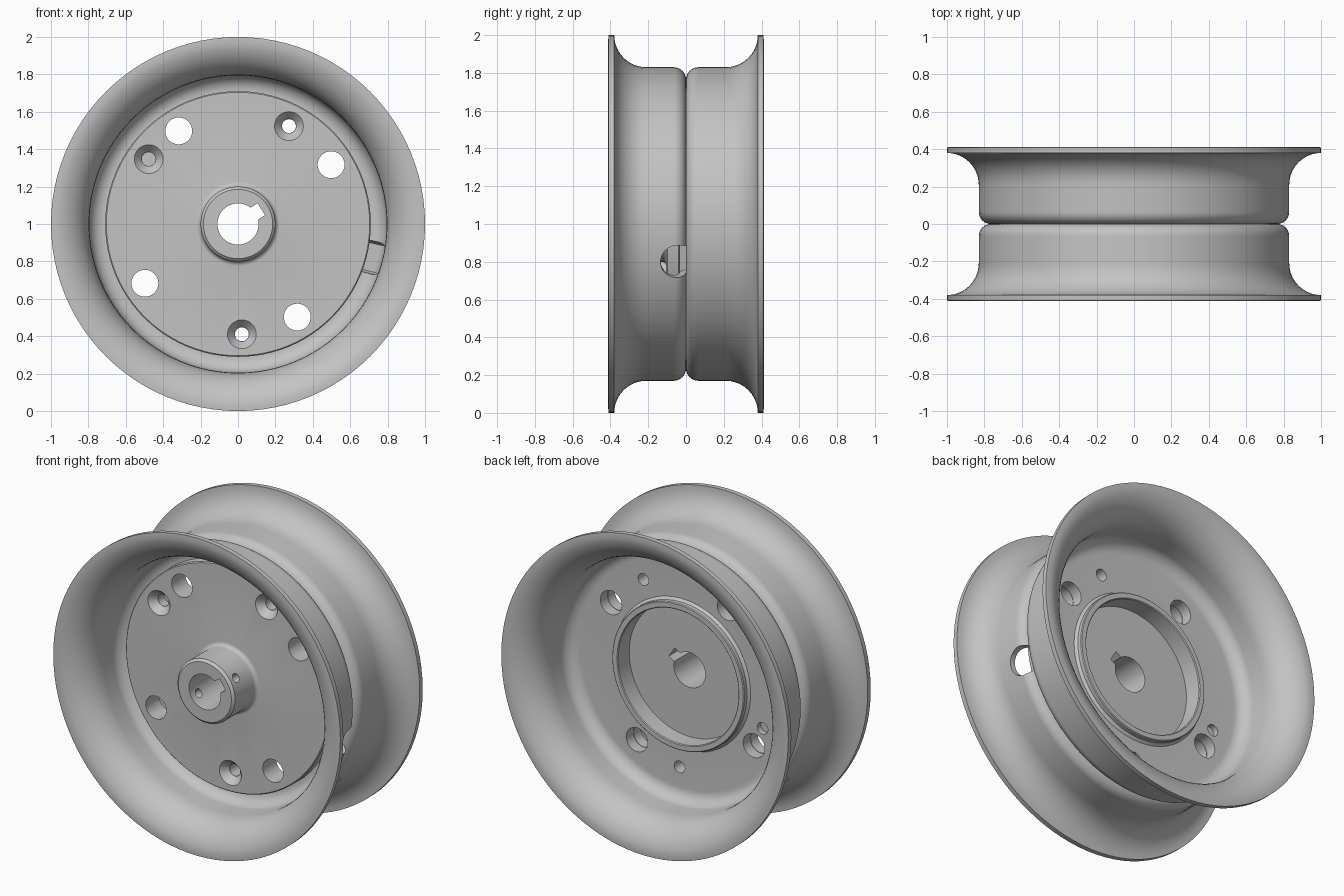
import bpy, bmesh, math
from mathutils import Vector, Matrix

SEGMENTS = 96
AXLE = Vector((0, 0, 1))

cube = bpy.data.objects.get("Cube")
if cube:
    bpy.data.objects.remove(cube, do_unlink=True)

metal = bpy.data.materials.new("plain_grey_metal")
metal.use_nodes = True
grey = (0.55, 0.55, 0.55, 1)
metal.diffuse_color = grey
metal.node_tree.nodes["Principled BSDF"].inputs["Base Color"].default_value = grey


def make_object(name, bm):
    bmesh.ops.recalc_face_normals(bm, faces=bm.faces)
    mesh = bpy.data.meshes.new(name)
    bm.to_mesh(mesh)
    bm.free()
    mesh.materials.append(metal)
    obj = bpy.data.objects.new(name, mesh)
    bpy.context.collection.objects.link(obj)
    return obj


def lathe(name, profile, side=1):
    """Revolve a closed (radius, depth) outline about the axle."""
    bm = bmesh.new()
    rings = []
    for i in range(SEGMENTS):
        a = math.tau * i / SEGMENTS
        rings.append([bm.verts.new((r * math.cos(a), side * y, 1 + r * math.sin(a)))
                      for r, y in profile])
    n = len(profile)
    for i in range(SEGMENTS):
        p, q = rings[i], rings[(i + 1) % SEGMENTS]
        for j in range(n):
            k = (j + 1) % n
            bm.faces.new((p[j], p[k], q[k], q[j]))
    return make_object(name, bm)


def arc(r, y, radius, start, end, steps=10):
    angles = [math.radians(start + (end - start) * i / steps) for i in range(steps + 1)]
    return [(r + radius * math.cos(a), y + radius * math.sin(a)) for a in angles]


def polar(radius, degrees, y):
    a = math.radians(degrees)
    return AXLE + Vector((radius * math.cos(a), y, radius * math.sin(a)))


def rod(start, end, r1, r2=None):
    """Round cutter between two points."""
    bm = bmesh.new()
    d = end - start
    place = Matrix.Translation((start + end) / 2) @ d.to_track_quat('Z', 'Y').to_matrix().to_4x4()
    bmesh.ops.create_cone(bm, cap_ends=True, segments=32, radius1=r1,
                          radius2=r1 if r2 is None else r2, depth=d.length, matrix=place)
    return make_object("cutter", bm)


def axial_rod(radius, degrees, y0, y1, r1, r2=None):
    return rod(polar(radius, degrees, y0), polar(radius, degrees, y1), r1, r2)


def cut(obj, cutters):
    for c in cutters:
        c.hide_render = True
        mod = obj.modifiers.new("cut", 'BOOLEAN')
        mod.object = c
        mod.solver = 'EXACT'
    graph = bpy.context.evaluated_depsgraph_get()
    mesh = bpy.data.meshes.new_from_object(obj.evaluated_get(graph))
    obj.modifiers.clear()
    obj.data = mesh
    for c in cutters:
        bpy.data.objects.remove(c, do_unlink=True)


# Pressed rim outline: flared lip, cylindrical wall, rounded into a flat web
WEB = 0.035
outer = arc(1.0, 0.21, 0.17, 90, 180) + arc(0.765, 0.065, 0.065, 0, -90)
inner = arc(0.715, 0.115, 0.08, -90, 0) + arc(1.0, 0.21, 0.205, 180, 90)
inner[-1] = (1.0, 0.41)
outer[0] = (1.0, 0.38)
web_edge = [(0.42, 0), (0.42, WEB)]
collar = [(0.42, 0), (0.42, 0.075), (0.425, 0.08), (0.455, 0.08),
          (0.46, 0.075), (0.46, WEB + 0.015), (0.475, WEB)]

front_rim = lathe("front_rim_half", outer + web_edge + inner, -1)
back_rim = lathe("back_rim_half", outer + collar + inner)

# Hub: mounting plate with a bored boss
PLATE, BACK, BOSS = -0.105, -WEB, -0.33
hub = lathe("hub_plate", [(0.11, BACK), (0.705, BACK), (0.71, BACK - 0.005),
                          (0.71, PLATE + 0.006), (0.704, PLATE)]
            + arc(0.225, PLATE - 0.025, 0.025, 90, 180, 5)
            + [(0.20, BOSS + 0.015), (0.185, BOSS), (0.11, BOSS)])

# Hole layout on the bolt circle
BOLT = 0.59
bolts = [32.5 + 90 * i for i in range(4)]
screws = [62.5, 144, 272]
KEY = 32.5


def bolt_holes(radius):
    return [axial_rod(BOLT, a, -0.2, 0.2, radius) for a in bolts]


def screw_holes(angles):
    return [axial_rod(BOLT, a, -0.2, 0.2, 0.037) for a in angles]


# Keyway slot and set screw drilled through the boss
bm = bmesh.new()
bmesh.ops.create_cube(bm, size=1, matrix=Matrix.Translation(polar(0.075, KEY, -0.2))
                      @ Matrix.Rotation(-math.radians(KEY), 4, 'Y')
                      @ Matrix.Diagonal((0.145, 0.5, 0.075, 1)))
keyway = make_object("cutter", bm)
set_screw = rod(polar(0.3, KEY, -0.26), polar(0.3, KEY + 180, -0.26), 0.027)
countersinks = [axial_rod(BOLT, a, PLATE - 0.001, PLATE + 0.045, 0.078, 0.038) for a in screws]
cut(hub, bolt_holes(0.072) + screw_holes(screws) + countersinks + [keyway, set_screw])

# Valve opening in the front half only
valve = rod(polar(0.69, -14, -0.047), polar(0.95, -14, -0.047), 0.088)
cut(front_rim, bolt_holes(0.075) + screw_holes(screws) + [valve])
cut(back_rim, bolt_holes(0.075) + screw_holes([62.5, 199, 272]))

# Smooth shading with crisp edges
bpy.ops.object.select_all(action='DESELECT')
for obj in (front_rim, back_rim, hub):
    obj.select_set(True)
bpy.context.view_layer.objects.active = hub
bpy.ops.object.shade_smooth_by_angle(angle=math.radians(30))
